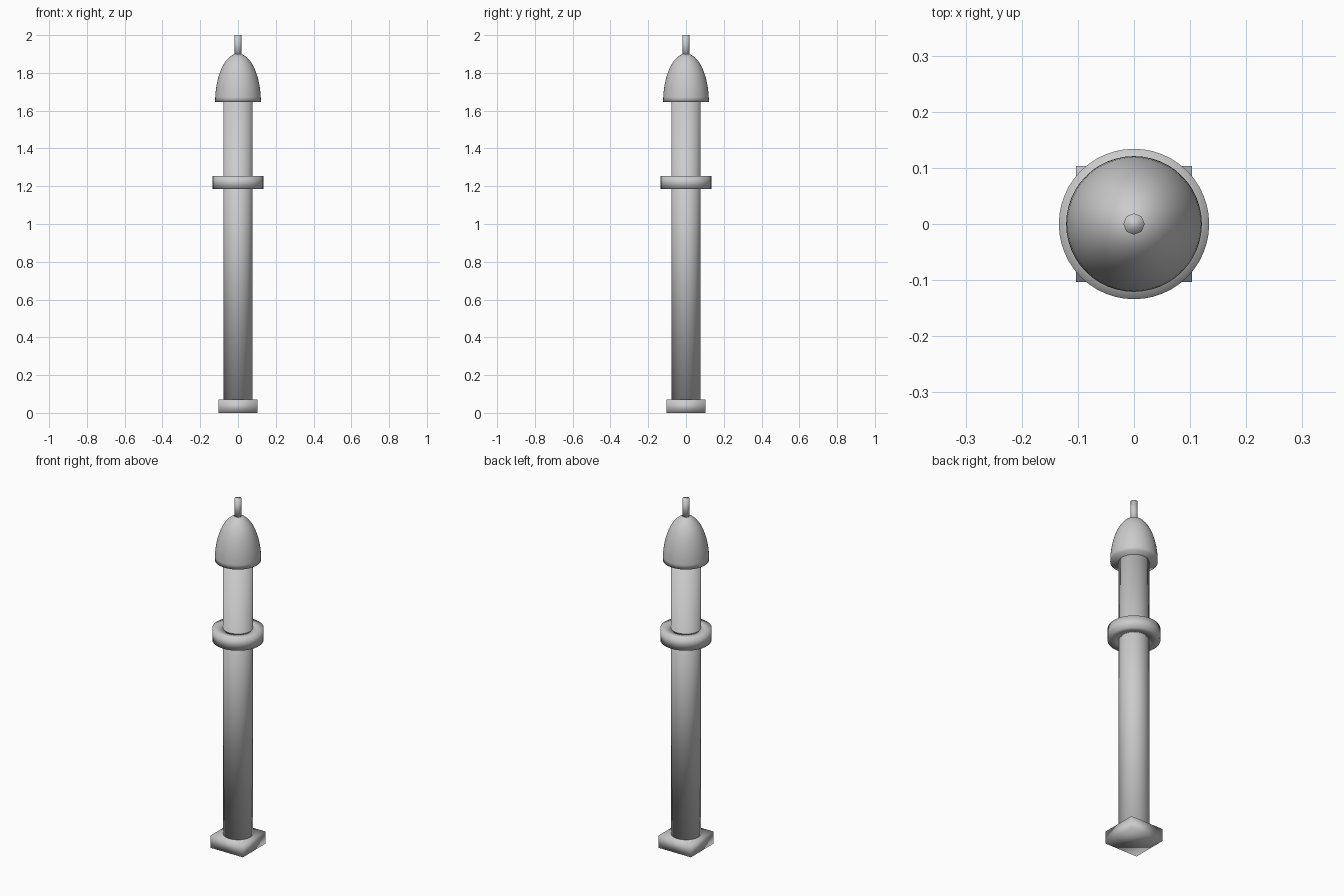
import bpy, bmesh
from math import sin, cos, pi

cube = bpy.data.objects.get("Cube")
if cube:
    bpy.data.objects.remove(cube, do_unlink=True)

grey = bpy.data.materials.new("plain_grey")
grey.use_nodes = True
colour = (0.6, 0.6, 0.6, 1)
grey.diffuse_color = colour
grey.node_tree.nodes["Principled BSDF"].inputs["Base Color"].default_value = colour


def finish(name, bm):
    """Turn a bmesh into a smooth shaded grey object."""
    bmesh.ops.recalc_face_normals(bm, faces=bm.faces)
    for face in bm.faces:
        face.smooth = True
    mesh = bpy.data.meshes.new(name)
    bm.to_mesh(mesh)
    bm.free()
    mesh.materials.append(grey)
    obj = bpy.data.objects.new(name, mesh)
    bpy.context.collection.objects.link(obj)
    return obj


def lathe(name, profile, sides, closed=False):
    """Spin (radius, height) points about z; open profiles get end caps."""
    bm = bmesh.new()
    rings = []
    for r, z in profile:
        if r < 1e-5:
            rings.append([bm.verts.new((0, 0, z))] * sides)
        else:
            rings.append([bm.verts.new((r * cos(2 * pi * i / sides),
                                        r * sin(2 * pi * i / sides), z))
                          for i in range(sides)])
    pairs = list(zip(rings, rings[1:]))
    if closed:
        pairs.append((rings[-1], rings[0]))
    for low, high in pairs:
        for i in range(sides):
            j = (i + 1) % sides
            corners = list(dict.fromkeys((low[i], low[j], high[j], high[i])))
            bm.faces.new(corners)
    if not closed:
        for ring in (rings[0], rings[-1]):
            if ring[0] is not ring[1]:
                bm.faces.new(ring)
    return finish(name, bm)


# Square foot
bm = bmesh.new()
bmesh.ops.create_cube(bm, size=1)
bmesh.ops.scale(bm, vec=(0.206, 0.206, 0.07), verts=bm.verts)
bmesh.ops.translate(bm, vec=(0, 0, 0.035), verts=bm.verts)
finish("base_plate", bm)

# Tall post
lathe("post", [(0.078, 0.065), (0.078, 1.65)], 32)

# Collar around the post
lathe("collar", [(0.078, 1.185), (0.134, 1.185), (0.134, 1.255), (0.078, 1.255)],
      48, closed=True)

# Domed cap with a flat underside
steps = 16
dome = [(0.121 * cos(pi / 2 * k / steps), 1.646 + 0.256 * sin(pi / 2 * k / steps))
        for k in range(steps + 1)]
lathe("domed_cap", dome, 48)

# Small eight-sided finial
lathe("finial", [(0.019, 1.89), (0.019, 2.0)], 8)
